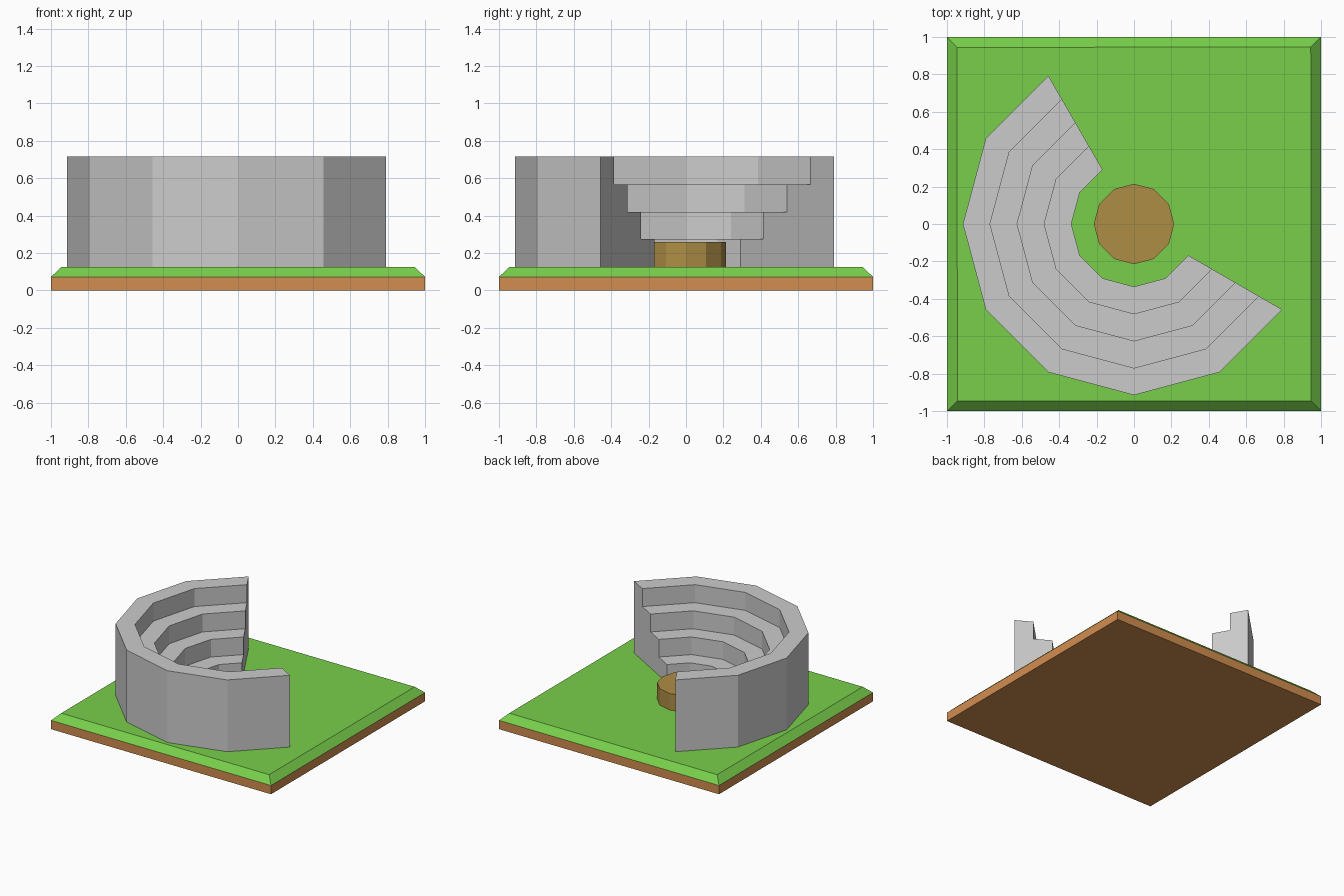
import bpy, bmesh
from math import radians, sqrt
from mathutils import Matrix

if "Cube" in bpy.data.objects:
    bpy.data.objects.remove(bpy.data.objects["Cube"])


def finish(name, bm, color=None):
    bmesh.ops.recalc_face_normals(bm, faces=bm.faces[:])
    mesh = bpy.data.meshes.new(name)
    bm.to_mesh(mesh)
    bm.free()
    obj = bpy.data.objects.new(name, mesh)
    bpy.context.collection.objects.link(obj)
    if color:
        mat = bpy.data.materials.new(name + "_color")
        mat.diffuse_color = (*color, 1)
        mat.use_nodes = True
        mat.node_tree.nodes["Principled BSDF"].inputs["Base Color"].default_value = mat.diffuse_color
        mesh.materials.append(mat)
    return obj


def prism(name, sides, r_bottom, r_top, z0, z1, color, turn=0):
    bm = bmesh.new()
    place = Matrix.Translation((0, 0, (z0 + z1) / 2)) @ Matrix.Rotation(radians(turn), 4, 'Z')
    bmesh.ops.create_cone(bm, cap_ends=True, segments=sides, radius1=r_bottom,
                          radius2=r_top, depth=z1 - z0, matrix=place)
    return finish(name, bm, color)


GROUND = 0.125

# Square plot: soil slab with a sloped-edge grass layer on top
prism("soil_base", 4, sqrt(2), sqrt(2), 0, 0.072, (0.64, 0.27, 0.08), 45)
prism("grass_layer", 4, sqrt(2), 0.945 * sqrt(2), 0.072, GROUND, (0.19, 0.62, 0.07), 45)

# Round stage in the middle
prism("stage", 12, 0.215, 0.215, GROUND, 0.26, (0.43, 0.27, 0.06))

# Stepped seating: stair profile swept through 210 degrees in 7 facets
radii = [0.335, 0.48, 0.625, 0.77, 0.915]
tops = [0.275, 0.42, 0.567, 0.715]
profile = [(radii[0], GROUND)]
for inner, outer, top in zip(radii, radii[1:], tops):
    profile += [(inner, top), (outer, top)]
profile.append((radii[-1], GROUND))

bm = bmesh.new()
start = Matrix.Rotation(radians(120), 4, 'Z')
rings = []
for i in range(8):
    turn = Matrix.Rotation(radians(30 * i), 4, 'Z') @ start
    rings.append([bm.verts.new(turn @ Matrix.Translation((r, 0, z)).translation)
                  for r, z in profile])
for a, b in zip(rings, rings[1:]):
    for j in range(len(profile)):
        k = (j + 1) % len(profile)
        bm.faces.new((a[j], a[k], b[k], b[j]))
bm.faces.new(rings[0])
bm.faces.new(rings[-1])
finish("stepped_seating", bm)
